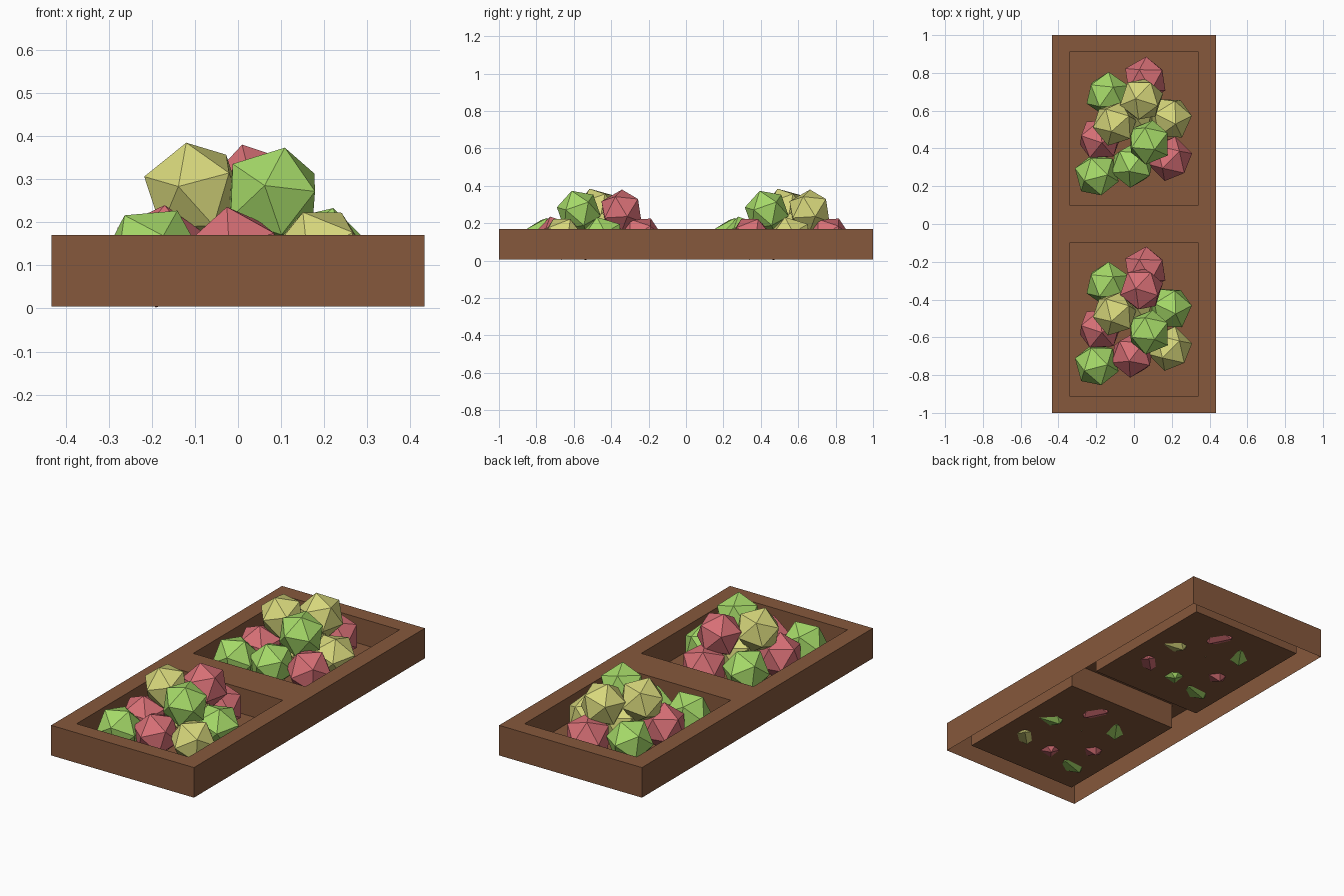
import bpy, bmesh
from mathutils import Vector, Matrix

if "Cube" in bpy.data.objects:
    bpy.data.objects.remove(bpy.data.objects["Cube"])


def material(name, rgb):
    m = bpy.data.materials.new(name)
    m.diffuse_color = (*rgb, 1)
    m.use_nodes = True
    m.node_tree.nodes["Principled BSDF"].inputs["Base Color"].default_value = m.diffuse_color
    return m


def add_object(name, bm, mat, location=(0, 0, 0)):
    mesh = bpy.data.meshes.new(name)
    bm.to_mesh(mesh)
    bm.free()
    mesh.materials.append(mat)
    ob = bpy.data.objects.new(name, mesh)
    ob.location = location
    bpy.context.collection.objects.link(ob)
    return ob


WOOD = material("wood", (0.238, 0.098, 0.045))
COLORS = {
    "green": material("green_skin", (0.38, 0.70, 0.14)),
    "yellow": material("yellow_skin", (0.68, 0.68, 0.20)),
    "pink": material("pink_skin", (0.68, 0.16, 0.18)),
}

# Crate: flat rim with two wells, open underneath
XS = [-0.433, -0.34, 0.34, 0.433]
YS = [-1, -0.912, -0.098, 0.098, 0.912, 1]
RIM, BASE, FLOOR = 0.17, 0.005, 0.03

bm = bmesh.new()
grid = [[bm.verts.new((x, y, RIM)) for y in YS] for x in XS]
for i in range(3):
    for j in range(5):
        if i == 1 and j in (1, 3):
            continue
        bm.faces.new((grid[i][j], grid[i + 1][j], grid[i + 1][j + 1], grid[i][j + 1]))

# Outer walls and well walls drop from the rim edges
rim_edges = [e for e in bm.edges if e.is_boundary]
lower = bmesh.ops.extrude_edge_only(bm, edges=rim_edges)["geom"]
for v in (g for g in lower if isinstance(g, bmesh.types.BMVert)):
    outer = abs(v.co.x) > 0.43 or abs(v.co.y) > 0.99
    v.co.z = BASE if outer else FLOOR

# Well floors
floor_edges = [e for e in bm.edges if all(abs(v.co.z - FLOOR) < 1e-4 for v in e.verts)]
bmesh.ops.holes_fill(bm, edges=floor_edges, sides=4)
bmesh.ops.recalc_face_normals(bm, faces=bm.faces[:])
add_object("crate", bm, WOOD)


def frame(a, b):
    """Orthonormal frame with z along a and x leaning towards b."""
    z = Vector(a).normalized()
    y = z.cross(Vector(b)).normalized()
    return Matrix((y.cross(z), y, z)).transposed()


def fruit(name, color, location, corner, neighbour, radius=0.121):
    """Twenty-sided fruit turned so one corner and its neighbour face given ways."""
    bm = bmesh.new()
    bmesh.ops.create_icosphere(bm, subdivisions=1, radius=radius)
    top = max(bm.verts, key=lambda v: v.co.z)
    near = top.link_edges[0].other_vert(top)
    turn = frame(corner, neighbour) @ frame(top.co, near.co).transposed()
    bmesh.ops.transform(bm, matrix=turn.to_4x4(), verts=bm.verts[:])
    add_object(name, bm, COLORS[color], location)


# Fruit pile: location in back well, corner, neighbour, back colour, front colour
PILE = [
    ((-0.197, 0.26, 0.12), (0.058, 0, 0.11), (-0.058, -0.03, 0.10), "green", "green"),
    ((-0.01, 0.31, 0.12), (-0.015, -0.03, 0.11), (0.09, -0.05, 0.05), "green", "pink"),
    ((0.19, 0.345, 0.12), (-0.04, -0.05, 0.105), (0.05, 0.04, 0.105), "pink", "yellow"),
    ((-0.18, 0.45, 0.121), (0.01, -0.02, 0.118), (-0.1, 0.02, 0.05), "pink", "pink"),
    ((0.19, 0.56, 0.12), (0.03, -0.03, 0.11), (0.02, 0.10, 0.05), "yellow", "green"),
    ((-0.14, 0.685, 0.12), (0.03, 0.04, 0.11), (-0.09, 0.05, 0.06), "green", "green"),
    ((0.06, 0.765, 0.12), (-0.03, 0.05, 0.10), (0.08, 0.05, 0.07), "pink", "pink"),
    ((0.0, 0.58, 0.149), (0, 0, 0.12), (0.1, 0.03, 0.05), "yellow", "yellow"),
    ((0.08, 0.432, 0.262), (-0.018, -0.116, 0.023), (0.028, -0.038, 0.109), "green", "green"),
    ((-0.103, 0.53, 0.272), (-0.035, -0.114, 0.011), (-0.017, -0.04, 0.115), "yellow", "yellow"),
    ((0.04, 0.66, 0.263), (-0.03, 0.003, 0.115), (0.06, 0.10, 0.06), "yellow", "pink"),
]
for n, (loc, corner, neighbour, back, front) in enumerate(PILE, 1):
    fruit(f"back_fruit_{n}", back, loc, corner, neighbour)
    fruit(f"front_fruit_{n}", front, (loc[0], loc[1] - 1.005, loc[2]), corner, neighbour)
